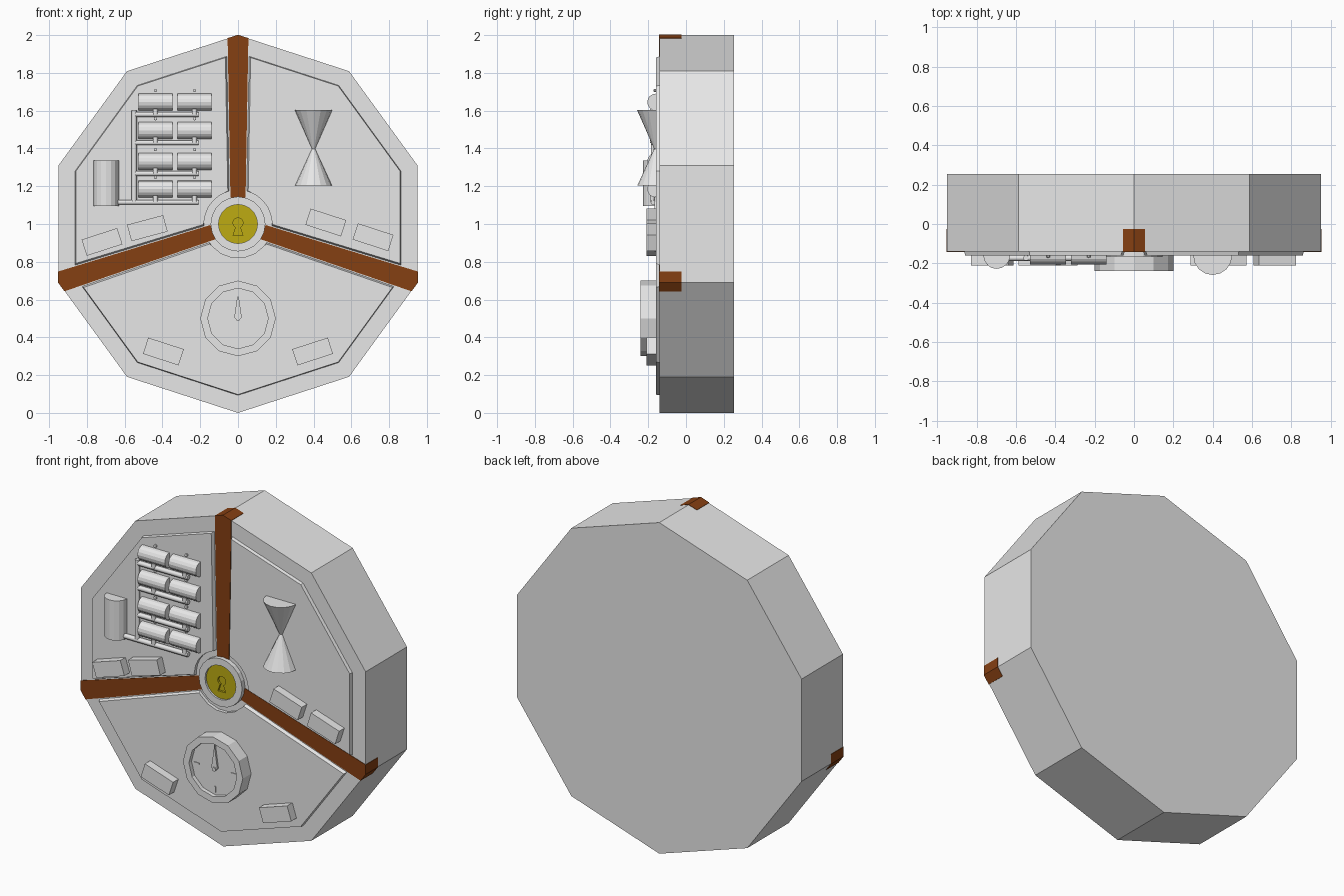
import bpy, bmesh, math
from mathutils import Matrix, Vector

if "Cube" in bpy.data.objects:
    bpy.data.objects.remove(bpy.data.objects["Cube"])

def material(name, rgb):
    m = bpy.data.materials.new(name)
    m.diffuse_color = (*rgb, 1)
    m.use_nodes = True
    m.node_tree.nodes["Principled BSDF"].inputs["Base Color"].default_value = m.diffuse_color
    return m

GREY = material("light grey", (0.8, 0.8, 0.8))
BROWN = material("brown", (0.235, 0.05, 0.006))
YELLOW = material("brass yellow", (0.51, 0.41, 0.006))
FRONT, PLATE = -0.14, -0.16          # body face and raised panel face

def finish(name, bm, mat):
    bmesh.ops.remove_doubles(bm, verts=bm.verts, dist=1e-5)
    bmesh.ops.recalc_face_normals(bm, faces=bm.faces)
    me = bpy.data.meshes.new(name)
    bm.to_mesh(me)
    bm.free()
    me.materials.append(mat)
    ob = bpy.data.objects.new(name, me)
    bpy.context.collection.objects.link(ob)
    return ob

def prism(name, back, y0, y1, mat=GREY, front=None):
    """Outline in x,z from front y0 to back y1; front may differ for sloped sides."""
    bm = bmesh.new()
    f = [bm.verts.new((x, y0, z)) for x, z in (front or back)]
    b = [bm.verts.new((x, y1, z)) for x, z in back]
    bm.faces.new(f)
    bm.faces.new(b[::-1])
    for i in range(len(f)):
        j = (i + 1) % len(f)
        bm.faces.new((f[i], b[i], b[j], f[j]))
    return finish(name, bm, mat)

def lathe(name, profile, zc, n, mat=GREY):
    """Revolve (radius, y) points about a y-axis at height zc."""
    bm = bmesh.new()
    ring = [[bm.verts.new((r * math.sin(t), y, zc + r * math.cos(t)))
             for t in (2 * math.pi * k / n for k in range(n))] for r, y in profile]
    for a, b in zip(ring, ring[1:]):
        for k in range(n):
            j = (k + 1) % n
            bm.faces.new((a[k], a[j], b[j], b[k]))
    return finish(name, bm, mat)

def half_round(name, x, z, length, r_low, r_top, along_x=False, n=16):
    """Half cylinder or cone lying on the panel face."""
    bm = bmesh.new()
    rot = Matrix.Rotation(math.pi / 2, 4, 'Y') if along_x else Matrix()
    bmesh.ops.create_cone(bm, cap_ends=True, segments=n, radius1=r_low, radius2=r_top,
                          depth=length, matrix=Matrix.Translation((x, PLATE, z)) @ rot)
    bmesh.ops.bisect_plane(bm, geom=bm.verts[:] + bm.edges[:] + bm.faces[:],
                           plane_co=(0, PLATE + 0.002, 0), plane_no=(0, 1, 0), clear_outer=True)
    return finish(name, bm, GREY)

def polar(r, deg):
    a = math.radians(deg)
    return (r * math.cos(a), 1 + r * math.sin(a))

def local(u, v, deg):
    """u along a spoke, v counter-clockwise across it."""
    a = math.radians(deg)
    return (u * math.cos(a) - v * math.sin(a), 1 + u * math.sin(a) + v * math.cos(a))

def turned_box(cx, cz, w, h, deg):
    a = math.radians(deg)
    c, s = math.cos(a), math.sin(a)
    return [(cx + u * c - v * s, cz + u * s + v * c)
            for u, v in ((-w/2, -h/2), (w/2, -h/2), (w/2, h/2), (-w/2, h/2))]

T18 = math.tan(math.radians(18))

# Ten-sided body
prism("body", [polar(1, 90 + 36 * k) for k in range(10)], FRONT, 0.255)

# Brown straps inlaid on the face and wrapping over three corners
for deg in (90, 198, 342):
    e = 1 - 0.055 * T18
    pts = [(0.14, -0.04), (e, -0.055), (1, 0), (e, 0.055), (0.14, 0.04)]
    prism("strap", [local(u * 1.002, v, deg) for u, v in pts], FRONT - 0.003, -0.025, BROWN)

# Three raised panels between the straps
def panel_outline(a, b, gap, rim):
    def side(u):
        return 0.0374 + 0.0176 * u + gap
    ue = rim - side(rim) * T18
    pts = [local(0.175, side(0.15), a), local(ue, side(ue), a)]
    pts += [polar(rim, d) for d in range(a + 36, b, 36)]
    pts += [local(ue, -side(ue), b), local(0.175, -side(0.15), b)]
    lo, hi = a + 22, b - 22
    pts += [polar(0.18, hi + (lo - hi) * k / 5) for k in range(6)]
    return pts

for a, b in ((90, 198), (198, 342), (342, 450)):
    prism("panel", panel_outline(a, b, 0.006, 0.907), PLATE, FRONT + 0.001,
          front=panel_outline(a, b, 0.014, 0.903))

# Central lock: ring, brass disc and keyhole recess
lathe("lock_ring", [(0.145, FRONT), (0.145, -0.168), (0.103, -0.168), (0.103, FRONT)], 1, 20)
disc = lathe("lock_disc", [(0, FRONT), (0.104, FRONT), (0.104, -0.156), (0, -0.156)], 1, 20, YELLOW)
keyhole = [(0.027 * math.cos(t), 1.006 + 0.027 * math.sin(t))
           for t in (math.radians(-65 + 31 * k) for k in range(11))]
keyhole += [(-0.026, 0.94), (0.026, 0.94)]
cutter = prism("keyhole_cutter", keyhole, -0.2, -0.143, YELLOW)
cutter.hide_render = True
cutter.hide_set(True)
cut = disc.modifiers.new("keyhole", 'BOOLEAN')
cut.operation = 'DIFFERENCE'
cut.solver = 'EXACT'
cut.object = cutter

# Dial with recessed face, needle and ticks
lathe("dial", [(0.2, PLATE + 0.002), (0.2, -0.24), (0.16, -0.24), (0.16, -0.215), (0, -0.215)], 0.5, 12)
prism("dial_needle", [(-0.02, 0.505), (0, 0.485), (0.02, 0.505), (0, 0.645)], -0.226, -0.215)
lathe("dial_pivot", [(0.012, -0.215), (0.012, -0.232), (0, -0.232)], 0.5, 10)
for k in range(4):
    a = math.radians(90 * k)
    prism("dial_tick", turned_box(0.125 * math.cos(a), 0.5 + 0.125 * math.sin(a), 0.035, 0.008, 90 * k),
          -0.219, -0.215)

# Raised blocks along the straps
for x, z, deg in ((-0.72, 0.905, 18), (-0.48, 0.978, 15), (0.465, 1.008, -18),
                  (0.715, 0.93, -18), (-0.395, 0.325, -18), (0.395, 0.325, 18)):
    prism("block", turned_box(x, z, 0.198, 0.09, deg), -0.21, PLATE + 0.002)

# Hourglass of two half cones
half_round("hourglass_bottom", 0.4, 1.302, 0.194, 0.097, 0.008)
half_round("hourglass_top", 0.4, 1.5, 0.206, 0.008, 0.099)

# Tank and two columns of capsules
half_round("tank", -0.698, 1.215, 0.24, 0.068, 0.068)
rows = (1.645, 1.495, 1.332, 1.185)
for z in rows:
    for x in (-0.437, -0.23):
        half_round("capsule", x, z, 0.182, 0.045, 0.045, True)

# Pipework feeding the capsules
def pipes(name, paths, radius):
    cu = bpy.data.curves.new(name, 'CURVE')
    cu.dimensions = '3D'
    cu.bevel_depth = radius
    cu.bevel_resolution = 1
    cu.use_fill_caps = True
    for path in paths:
        s = cu.splines.new('POLY')
        s.points.add(len(path) - 1)
        for p, (x, y, z) in zip(s.points, path):
            p.co = (x, y, z, 1)
    cu.materials.append(GREY)
    bpy.context.collection.objects.link(bpy.data.objects.new(name, cu))

Y = PLATE - 0.013
runs = [[(-0.55, Y, 1.6), (-0.55, Y, 1.115)], [(-0.64, Y, 1.115), (-0.21, Y, 1.115)]]
runs += [[(-0.55, Y, z - 0.065), (-0.21, Y, z - 0.065)] for z in rows[:3]]
pipes("pipes", runs, 0.015)
pipes("pipe_stubs", [[(x, Y - 0.006, z - 0.065), (x, Y - 0.006, z - 0.035)]
                     for z in rows for x in (-0.437, -0.23)], 0.014)

# Small studs above each capsule
for z in rows:
    for x in (-0.437, -0.23):
        lathe("stud", [(0.009, PLATE + 0.002), (0.009, -0.17), (0, -0.172)], z + 0.062, 8).location.x = x
